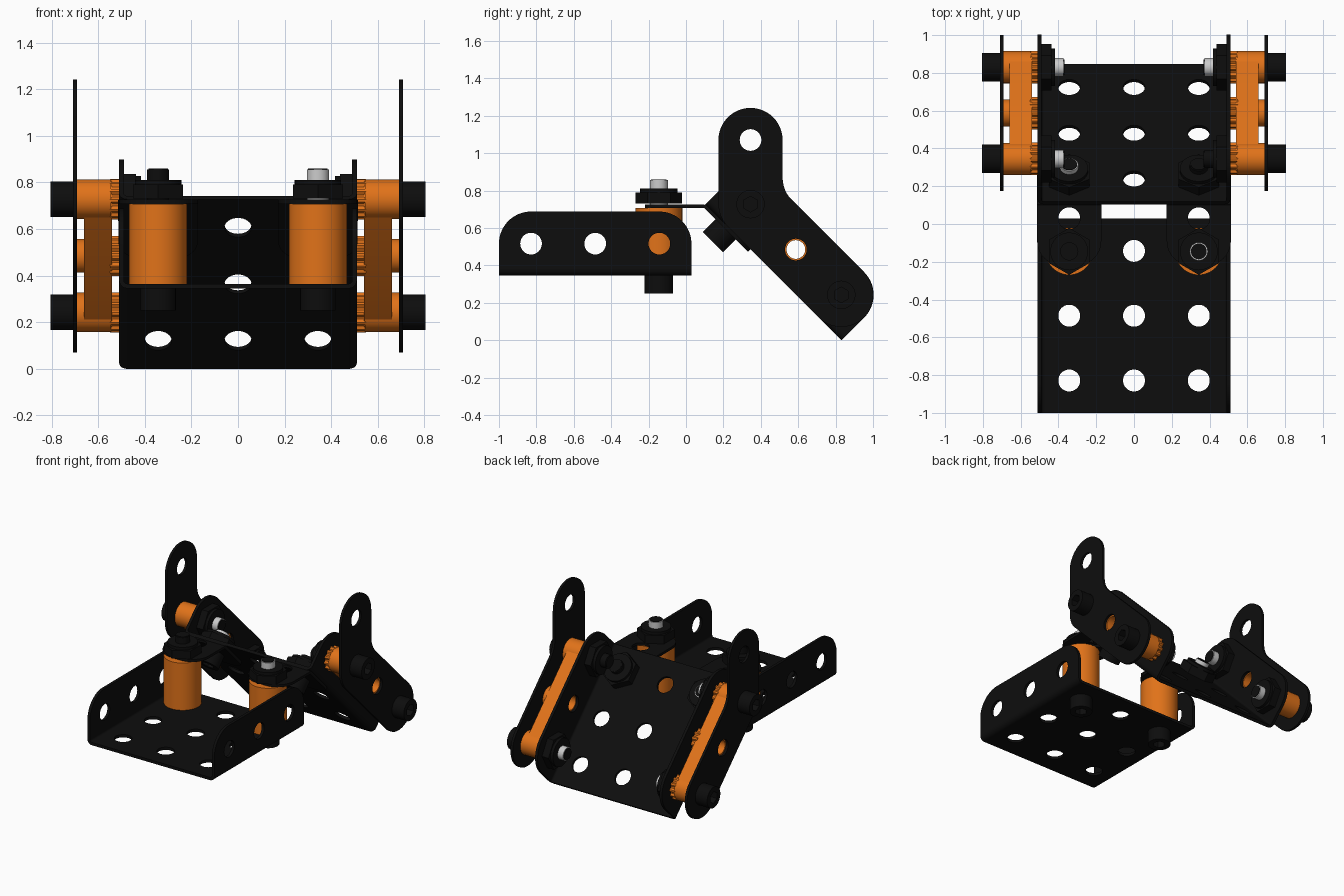
import bpy, bmesh
from math import cos, sin, radians, pi
from mathutils import Matrix, Vector

if "Cube" in bpy.data.objects:
    bpy.data.objects.remove(bpy.data.objects["Cube"])

def mat(name, c):
    m = bpy.data.materials.new(name)
    m.diffuse_color = (*c, 1)
    m.use_nodes = True
    m.node_tree.nodes["Principled BSDF"].inputs["Base Color"].default_value = m.diffuse_color
    return m

BLACK = mat("black_metal", (0.004, 0.004, 0.004))
ORANGE = mat("orange_plastic", (0.75, 0.17, 0.01))
SILVER = mat("silver_steel", (0.55, 0.55, 0.55))
P = 0.343            # hole pitch
E = P / 2            # hole to edge
L = 3 * P            # channel length
R = 0.058            # hole radius
T = 0.02             # sheet thickness
SIDE = Matrix(((0, 0, 1, 0), (1, 0, 0, 0), (0, 1, 0, 0), (0, 0, 0, 1)))
move = lambda x, y, z: Matrix.Translation((x, y, z))

def arc(cx, cy, r, a, b, n=16):
    return [(cx + r * cos(radians(a + (b - a) * i / n)),
             cy + r * sin(radians(a + (b - a) * i / n))) for i in range(n + 1)]

def circle(cx, cy, r, n=32):
    return arc(cx, cy, r, 0, 360, n)[:-1]

def slab(name, M, z0, z1, outline, holes=(), material=BLACK):
    """Flat outline with holes, thickened from z0 to z1 in the frame M."""
    cu = bpy.data.curves.new(name, 'CURVE')
    cu.dimensions, cu.fill_mode, cu.extrude = '2D', 'BOTH', (z1 - z0) / 2
    for pts in [outline, *holes]:
        s = cu.splines.new('POLY')
        s.points.add(len(pts) - 1)
        for p, q in zip(s.points, pts):
            p.co = (q[0], q[1], 0, 1)
        s.use_cyclic_u = True
    tmp = bpy.data.objects.new(name, cu)
    bpy.context.collection.objects.link(tmp)
    dg = bpy.context.evaluated_depsgraph_get()
    me = bpy.data.meshes.new_from_object(tmp.evaluated_get(dg))
    bpy.data.objects.remove(tmp)
    bpy.data.curves.remove(cu)
    bm = bmesh.new()
    bm.from_mesh(me)
    bmesh.ops.remove_doubles(bm, verts=bm.verts, dist=1e-5)
    bm.transform(M @ move(0, 0, (z0 + z1) / 2))
    bmesh.ops.recalc_face_normals(bm, faces=bm.faces)
    for f in bm.faces:
        f.smooth = True
        f.material_index = 0
    bm.to_mesh(me)
    bm.free()
    me.set_sharp_from_angle(angle=radians(30))
    me.materials.clear()
    me.materials.append(material)
    ob = bpy.data.objects.new(name, me)
    bpy.context.collection.objects.link(ob)
    return ob

# U-shaped channel: perforated base, two rounded flanges, bent corners
def channel(name, M):
    w, b = 0.51, 0.035
    rows = [E + i * P for i in range(3)]
    slab(name + "_base", M, 0, T, [(-w + b, 0), (w - b, 0), (w - b, L), (-w + b, L)],
         [circle(x, v, R) for x in (-P, 0, P) for v in rows])
    flange = [(0, b), (L, b)] + arc(L - E, E, E, 0, 90) + arc(E, E, E, 90, 180)
    across = M @ Matrix(((1, 0, 0, 0), (0, 0, -1, 0), (0, 1, 0, 0), (0, 0, 0, 1)))
    for s in (-1, 1):
        slab(name + "_flange", M @ move(s * (w - T / 2), 0, 0) @ SIDE, -T / 2, T / 2,
             flange, [circle(v, E, R) for v in rows])
        bend = arc(w - b, b, b, -90, 0, 6) + arc(w - b, b, b - T, 0, -90, 6)
        slab(name + "_bend", across, -L, 0, [(s * x, y) for x, y in bend])

# Socket-head bolt along +z with a hex nut; head lies below z = 0
def bolt(name, M, length, nut0, nut1, tip=SILVER):
    slab(name + "_head_rim", M, -0.095, -0.04, circle(0, 0, 0.076), [circle(0, 0, 0.042, 6)])
    slab(name + "_head", M, -0.045, 0, circle(0, 0, 0.076))
    slab(name + "_shaft", M, -0.01, length - 0.004, circle(0, 0, 0.048), (), tip)
    slab(name + "_tip", M, length - 0.006, length, circle(0, 0, 0.042))
    c = nut1 - 0.02
    slab(name + "_nut", M, nut0, c, arc(0, 0, 0.124, 30, 330, 5))
    slab(name + "_nut_collar", M, c, nut1, circle(0, 0, 0.1))

FRONT = move(0, -1, 0.345)
SLOPE = move(0, 0.104, L * 0.7071) @ Matrix.Rotation(-pi / 4, 4, 'X')
channel("front_channel", FRONT)
channel("sloped_channel", SLOPE)

# Side geometry shared by the bent arms and links: hole centres in (y, z)
d = P * 0.7071
elbow = (0.345, L * 0.7071)
mid = (elbow[0] + d, elbow[1] - d)
low = (elbow[0] + 2 * d, elbow[1] - 2 * d)
top = (elbow[0], elbow[1] + P)
arm = (arc(*top, E, 0, 180, 24) + arc(*elbow, E, 180, 225, 6) + arc(*low, E, 225, 405, 24)
       + arc(elbow[0] + 2 * E, elbow[1] + 0.142, E, 225, 180, 6))
link = arc(*elbow, 0.078, 45, 225) + arc(*low, 0.078, 225, 405)
teeth = [(0.086 if i % 4 < 2 else 0.074, 2 * pi * i / 48) for i in range(48)]

for s, side in ((-1, "left"), (1, "right")):
    # Bent outer arm
    slab(side + "_bent_arm", move(s * 0.7, 0, 0) @ SIDE, -0.009, 0.009, arm,
         [circle(*c, R) for c in (top, elbow, mid, low)])
    # Orange spacer link with toothed bosses
    F = move(s * 0.6, 0, 0) @ SIDE
    slab(side + "_link_bar", F, -0.06, 0.06, link, [circle(*c, 0.05) for c in (elbow, mid, low)], ORANGE)
    for cy, cz in (elbow, mid, low):
        hole = [circle(cy, cz, 0.05)]
        r = 0.072 if (cy, cz) == mid else 0.085
        slab(side + "_link_boss", F, -0.055, 0.055, circle(cy, cz, r), hole, ORANGE)
        outer, inner = sorted((s * 0.05, s * 0.09)), sorted((-s * 0.09, -s * 0.05))
        slab(side + "_link_boss_outer", F, *outer, circle(cy, cz, r), hole, ORANGE)
        slab(side + "_link_boss_teeth", F, *inner,
             [(cy + q * cos(a), cz + q * sin(a)) for q, a in teeth], hole, ORANGE)
    # Cross bolts through arm, link and sloped flange
    for i, (cy, cz) in enumerate((elbow, low)):
        B = move(s * 0.709, cy, cz) @ Matrix.Rotation(-s * pi / 2, 4, 'Y')
        bolt(side + "_cross_bolt", B, 0.34, 0.22, 0.292, BLACK if s > 0 and i == 0 else SILVER)

    # Upright spacer and bolt on the front channel
    x, y = s * P, -0.145
    slab(side + "_upright_spacer", move(x, y, 0), 0.365, 0.708, circle(0, 0, 0.125, 48),
         [circle(0, 0, 0.055)], ORANGE)
    bolt(side + "_upright_bolt", move(x, y, 0.345), 0.515, 0.385, 0.465, BLACK if s < 0 else SILVER)
    # Bent tab joining the two channels
    tab = [(x + E, 0.1), (x - E, 0.1)] + arc(x - 0.04, -0.09, 0.13, 180, 270, 8) \
        + arc(x + 0.04, -0.09, 0.13, 270, 360, 8)
    slab(side + "_tab_flat", Matrix(), 0.708, 0.726, tab, [circle(x, 0.03, R)])
    leg = [(x - E, 0), (x + E, 0)] + arc(x + 0.07, 0.24, 0.1, 0, 90, 8) + arc(x - 0.07, 0.24, 0.1, 90, 180, 8)
    slab(side + "_tab_leg", SLOPE, -T, 0, leg, [circle(x, E, 0.05)])
    bolt(side + "_tab_bolt", SLOPE @ move(x, E, -T), 0.15, 0.04, 0.12, BLACK if s > 0 else SILVER)
